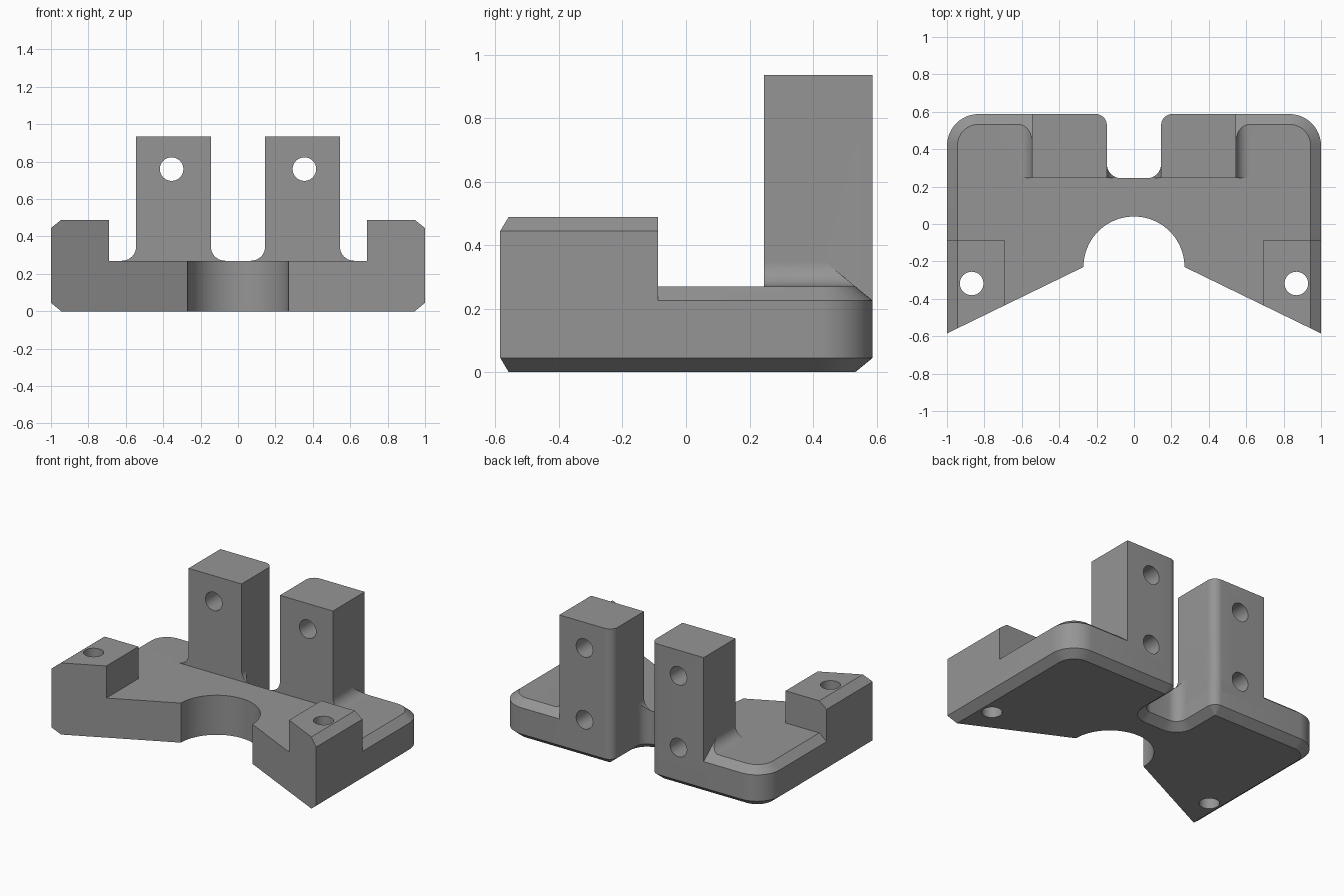
import bpy, bmesh, math

if "Cube" in bpy.data.objects:
    bpy.data.objects.remove(bpy.data.objects["Cube"])

BACK, FRONT = 0.588, -0.585          # depth limits of the plate
PLATE_Z, CH, CV = 0.27, 0.055, 0.045  # plate top, chamfer width and height
FIL = 0.075                           # fillet radius at post base

steel = bpy.data.materials.new("grey")
steel.diffuse_color = (0.30, 0.30, 0.30, 1)
steel.use_nodes = True
steel.node_tree.nodes["Principled BSDF"].inputs["Base Color"].default_value = steel.diffuse_color


def arc(cx, cy, r, a0, a1, n=10):
    return [(cx + r * math.cos(math.radians(a0 + (a1 - a0) * k / n)),
             cy + r * math.sin(math.radians(a0 + (a1 - a0) * k / n)))
            for k in range(n + 1)]


def loft(name, rings):
    """Closed solid through rings of equal point count."""
    bm = bmesh.new()
    vs = [[bm.verts.new(p) for p in ring] for ring in rings]
    n = len(vs[0])
    for a, b in zip(vs, vs[1:]):
        for k in range(n):
            bm.faces.new((a[k], a[(k + 1) % n], b[(k + 1) % n], b[k]))
    bm.faces.new(vs[0][::-1])
    bm.faces.new(vs[-1])
    bmesh.ops.recalc_face_normals(bm, faces=bm.faces[:])
    me = bpy.data.meshes.new(name)
    bm.to_mesh(me)
    bm.free()
    ob = bpy.data.objects.new(name, me)
    bpy.context.collection.objects.link(ob)
    me.materials.append(steel)
    return ob


def up(pts, z):
    return [(x, y, z) for x, y in pts]


def along_y(name, pts, y0, y1):
    return loft(name, [[(x, y, z) for x, z in pts] for y in (y0, y1)])


def combine(body, tool, op):
    mod = body.modifiers.new("combine", 'BOOLEAN')
    mod.operation, mod.solver, mod.object = op, 'EXACT', tool
    bpy.context.view_layer.objects.active = body
    bpy.ops.object.modifier_apply(modifier=mod.name)
    bpy.data.objects.remove(tool, do_unlink=True)


def slant_y(x):
    """Slanted front edge of the plate."""
    return -0.23 + (FRONT + 0.23) * (x - 0.27) / 0.73


def outline(i, n):
    """Plate plan: i insets the sides and back, n insets the rear notch."""
    r = 0.06 - n
    half = arc(0, -0.23, 0.27, 90, 0, 20)
    half += [(1 - i, slant_y(1 - i))]
    half += arc(0.83, BACK - 0.17, 0.17 - i, 0, 90, 12)
    half += arc(0.205, BACK - i - r, r, 90, 180, 8)
    half += arc(0.07, 0.32, FIL + n, 0, -90, 8)
    half += [(0, 0.245 - n)]
    half[0] = (0, 0.04)
    return half + [(-x, y) for x, y in half[-2:0:-1]]


# Plate with chamfered rim, tall enough to hold the post fillets
rise = 0.125
body = loft("bracket", [up(outline(CH, CH), 0), up(outline(0, 0), CV),
                        up(outline(0, 0), PLATE_Z - CV),
                        up(outline(rise * CH / CV, 0), PLATE_Z - CV + rise)])

# Clear the space above the plate, leaving fillets beside the posts
fz = PLATE_Z + FIL
box = [(-1.2, PLATE_Z), (1.2, PLATE_Z), (1.2, 0.6), (-1.2, 0.6)]
combine(body, along_y("front_clearance", box, -1, 0.245), 'DIFFERENCE')
right = arc(0.07, fz, FIL, -90, 0)
mid = right + [(0.145, 0.6), (-0.145, 0.6)] + [(-x, z) for x, z in right[::-1]]
combine(body, along_y("middle_clearance", mid, 0.1, 1), 'DIFFERENCE')
for s in (1, -1):
    side = [(0.545, 0.6)] + arc(0.62, fz, FIL, 180, 270) + [(1.2, PLATE_Z), (1.2, 0.6)]
    combine(body, along_y("side_clearance", [(s * x, z) for x, z in side], 0.1, 1),
            'DIFFERENCE')

for s in (1, -1):
    # Upright post with one rounded rear corner
    plan = [(0.145, 0.245), (0.545, 0.245), (0.545, BACK)]
    plan += arc(0.205, BACK - 0.06, 0.06, 90, 180, 8)
    plan = [(s * x, y) for x, y in plan]
    combine(body, loft("post", [up(plan, 0.15), up(plan, 0.935)]), 'UNION')

    # Raised front block with chamfered outer edge
    def block(x1, z):
        return [(s * x, y, z) for x, y in ((0.69, -0.088), (x1, -0.088),
                                           (x1, slant_y(x1)), (0.69, slant_y(0.69)))]
    combine(body, loft("front_block", [block(1, 0.12), block(1, 0.445),
                                       block(1 - CH, 0.489)]), 'UNION')

for s in (1, -1):
    # Vertical screw hole, post through hole and lower blind hole
    ring = arc(s * 0.868, -0.318, 0.063, 0, 360, 32)[:-1]
    combine(body, loft("block_hole", [up(ring, -0.1), up(ring, 0.7)]), 'DIFFERENCE')
    for z, y0 in ((0.76, 0.1), (0.27, 0.32)):
        ring = arc(s * 0.355, z, 0.063, 0, 360, 32)[:-1]
        combine(body, along_y("post_hole", ring, y0, 0.8), 'DIFFERENCE')

# Clean up and smooth the curved walls
bm = bmesh.new()
bm.from_mesh(body.data)
bmesh.ops.remove_doubles(bm, verts=bm.verts[:], dist=0.0002)
bm.to_mesh(body.data)
bm.free()
bpy.ops.object.select_all(action='DESELECT')
body.select_set(True)
bpy.context.view_layer.objects.active = body
bpy.ops.object.shade_smooth_by_angle(angle=math.radians(25))
